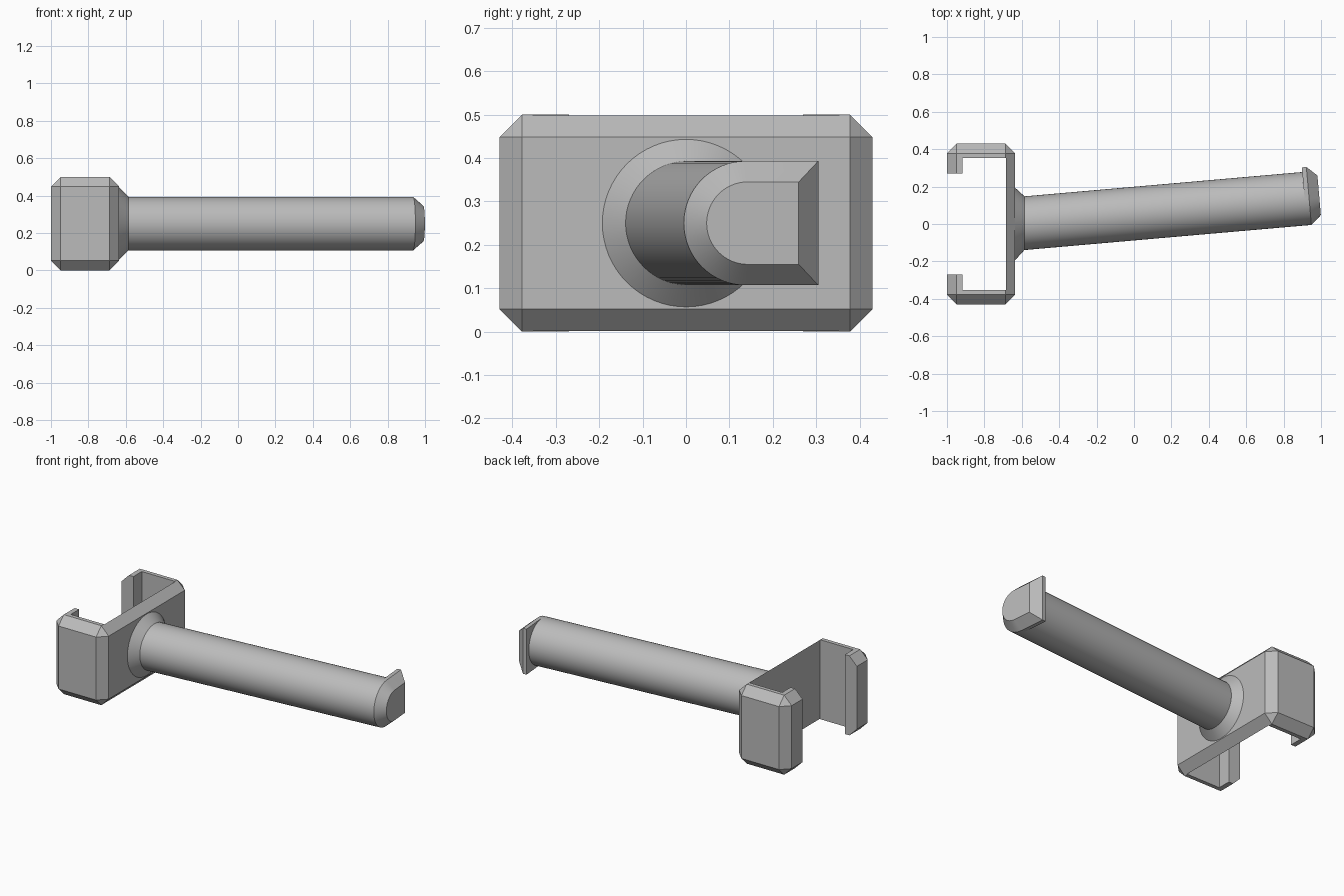
import bpy, bmesh, math
from mathutils import Matrix

cube = bpy.data.objects.get("Cube")
if cube:
    bpy.data.objects.remove(cube, do_unlink=True)

MID_Z = 0.25
PLATE_X = -0.635          # face of the clip that carries the peg
RADIUS = 0.143
TILT = Matrix.Translation((PLATE_X, 0, MID_Z)) @ Matrix.Rotation(math.radians(5), 4, 'Z')

grey = bpy.data.materials.new("plain grey")
grey.use_nodes = True
colour = (0.5, 0.5, 0.5, 1)
grey.diffuse_color = colour
grey.node_tree.nodes["Principled BSDF"].inputs["Base Color"].default_value = colour


def make_object(name, bm, matrix=Matrix.Identity(4)):
    bmesh.ops.transform(bm, matrix=matrix, verts=bm.verts)
    bmesh.ops.recalc_face_normals(bm, faces=bm.faces)
    mesh = bpy.data.meshes.new(name)
    bm.to_mesh(mesh)
    bm.free()
    mesh.materials.append(grey)
    obj = bpy.data.objects.new(name, mesh)
    bpy.context.collection.objects.link(obj)
    return obj


def loft(name, rings, matrix=Matrix.Identity(4)):
    """Skin equal-length rings of points and cap both ends."""
    bm = bmesh.new()
    loops = [[bm.verts.new(p) for p in ring] for ring in rings]
    for a, b in zip(loops, loops[1:]):
        for i in range(len(a)):
            j = (i + 1) % len(a)
            bm.faces.new((a[i], a[j], b[j], b[i]))
    bm.faces.new(loops[0])
    bm.faces.new(loops[-1])
    return make_object(name, bm, matrix)


def circle(x, r, y=0, n=64):
    angles = [2 * math.pi * i / n for i in range(n)]
    return [(x, y + r * math.cos(a), r * math.sin(a)) for a in angles]


def d_shape(x, r, flat_y, n=32):
    """Half circle towards -y, closed by a straight edge at flat_y."""
    angles = [math.pi / 2 + math.pi * i / n for i in range(n + 1)]
    arc = [(x, r * math.cos(a), r * math.sin(a)) for a in angles]
    return [(x, flat_y, r)] + arc + [(x, flat_y, -r)]


def smooth(obj):
    bpy.ops.object.select_all(action='DESELECT')
    obj.select_set(True)
    bpy.context.view_layer.objects.active = obj
    bpy.ops.object.shade_smooth_by_angle(angle=math.radians(25))


# Clip: chamfered block with a T-shaped slot cut right through
bm = bmesh.new()
size = Matrix.Diagonal((0.365, 0.86, 0.5, 1))
centre = Matrix.Translation((PLATE_X - 0.1825, 0, MID_Z))
bmesh.ops.create_cube(bm, size=1, matrix=centre @ size)
bmesh.ops.bevel(bm, geom=list(bm.edges), offset=0.052, segments=1, affect='EDGES')
clip = make_object("clip_bracket", bm)

half = [(-1.2, 0.27), (-0.917, 0.27), (-0.917, 0.353), (-0.685, 0.353)]
outline = half + [(x, -y) for x, y in reversed(half)]
cutter = loft("slot_cutter", [[(x, y, z) for x, y in outline] for z in (-0.2, 0.7)])
cutter.hide_render = True
slot = clip.modifiers.new("slot", 'BOOLEAN')
slot.operation = 'DIFFERENCE'
slot.solver = 'EXACT'
slot.object = cutter
bpy.context.view_layer.objects.active = clip
bpy.ops.object.modifier_apply(modifier="slot")
bpy.data.objects.remove(cutter, do_unlink=True)

# Collar: straight cone between the clip and the tilted peg
smooth(loft("peg_collar", [circle(-0.002, 0.195), circle(0.05, RADIUS, 0.005)],
            Matrix.Translation((PLATE_X, 0, MID_Z))))

# Peg: slightly tilted round rod
smooth(loft("peg_rod", [circle(0.02, RADIUS), circle(1.56, RADIUS)], TILT))

# Retaining hook: D-shaped end plate with a chamfered outer face
smooth(loft("end_hook", [d_shape(1.553, RADIUS, 0.168),
                         d_shape(1.577, RADIUS, 0.168),
                         d_shape(1.632, 0.095, 0.118)], TILT))
